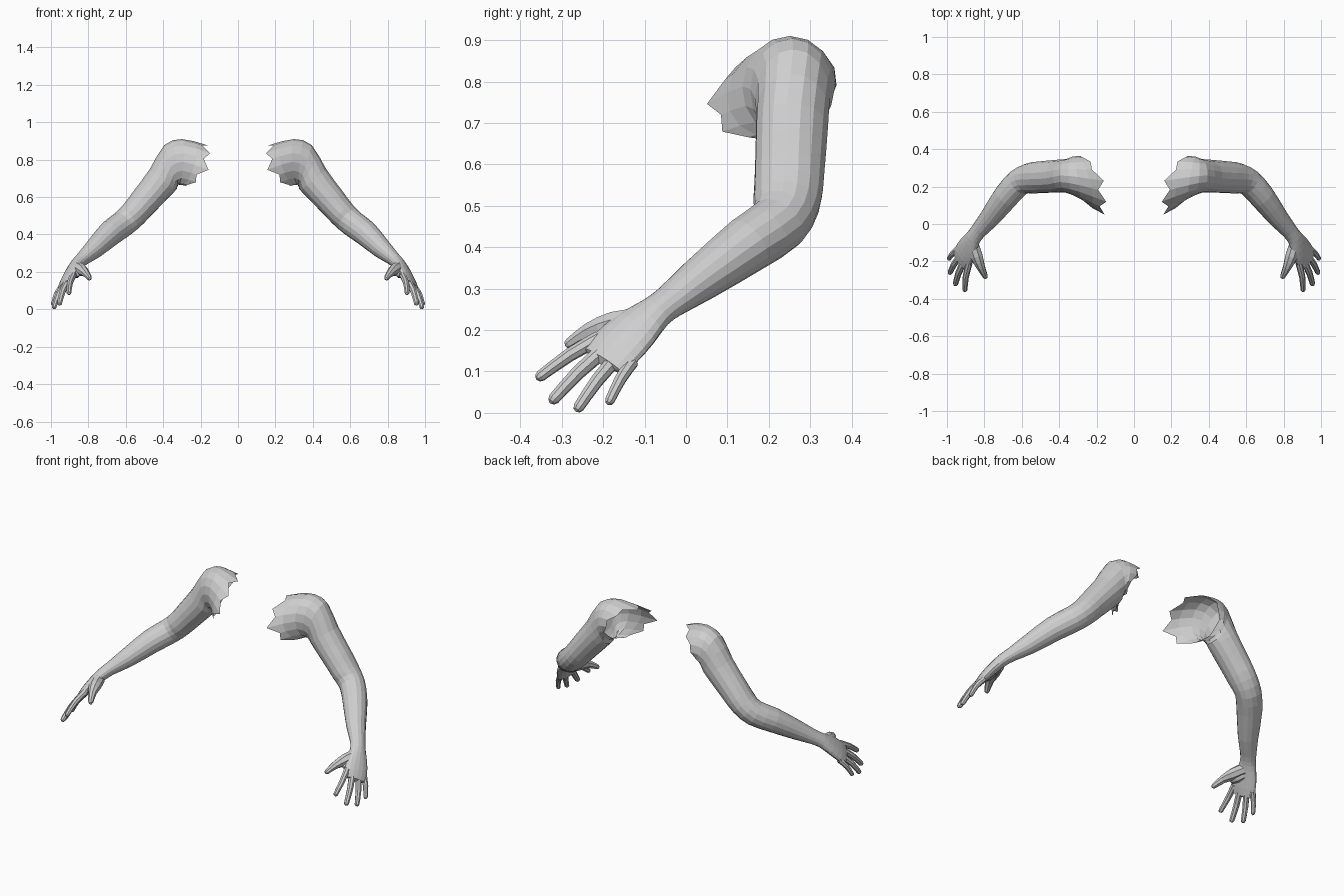
import bpy
import bmesh
from math import cos, sin, pi
from mathutils import Vector as V

cube = bpy.data.objects.get("Cube")
if cube:
    bpy.data.objects.remove(cube)

# One plain material
grey = bpy.data.materials.new("light_grey")
grey.use_nodes = True
grey.diffuse_color = (0.62, 0.62, 0.62, 1)
grey.node_tree.nodes["Principled BSDF"].inputs["Base Color"].default_value = grey.diffuse_color

# Direction across the hand, from the index finger to the little finger
ACROSS = V((0.5, 0.76, -0.42))


def sections(rows):
    """Rows of (centre, half width, half thickness) become (centre, A, B) frames."""
    result = []
    for i, (centre, wide, thick) in enumerate(rows):
        ahead = V(rows[min(i + 1, len(rows) - 1)][0])
        behind = V(rows[max(i - 1, 0)][0])
        t = (ahead - behind).normalized()
        a = (ACROSS - t * ACROSS.dot(t)).normalized()
        result.append((V(centre), a * wide, t.cross(a) * thick))
    return result


def refine(frames, steps):
    """Catmull-Rom interpolation between frames."""
    result = []
    for i in range(len(frames) - 1):
        four = [frames[min(max(i + k, 0), len(frames) - 1)] for k in (-1, 0, 1, 2)]
        for s in range(steps):
            u = s / steps
            result.append(tuple(
                (p1 * 2 + (p2 - p0) * u + (p0 * 2 - p1 * 5 + p2 * 4 - p3) * u**2
                 + (p1 * 3 - p0 - p2 * 3 + p3) * u**3) / 2
                for p0, p1, p2, p3 in zip(*four)))
    return result + [frames[-1]]


def loft(name, frames, sides, tip, torn=False):
    """Skin elliptical rings, close the far end and mirror to the other arm."""
    rings = [[c + a * cos(2 * pi * j / sides) + b * sin(2 * pi * j / sides)
              for j in range(sides)] for c, a, b in frames]
    if torn:  # ragged shoulder edge
        teeth = (0.5, -0.4, 0.25, -0.3)
        rings[0] = [p + (p - q) * teeth[j % 4]
                    for j, (p, q) in enumerate(zip(rings[0], rings[1]))]
    bm = bmesh.new()
    verts = [[bm.verts.new(p) for p in ring] for ring in rings]
    end = bm.verts.new(tip)
    for j in range(sides):
        k = (j + 1) % sides
        for low, high in zip(verts, verts[1:]):
            bm.faces.new((low[j], low[k], high[k], high[j]))
        bm.faces.new((verts[-1][j], verts[-1][k], end))
    mesh = bpy.data.meshes.new(name)
    bm.to_mesh(mesh)
    bm.free()
    mesh.materials.append(grey)
    obj = bpy.data.objects.new(name, mesh)
    bpy.context.collection.objects.link(obj)
    obj.modifiers.new("other_side", 'MIRROR')


def finger(name, points, radii):
    """Tapered digit with a rounded tip."""
    rows = [(p, r, r) for p, r in zip(points, radii)]
    last, r = V(points[-1]), radii[-1]
    way = (last - V(points[-2])).normalized()
    frames = refine(sections(rows), 2)
    c, a, b = frames[-1]
    frames.append((c + way * r * 0.65, a * 0.7, b * 0.7))
    loft(name, frames, 8, last + way * r)


# Shoulder rings, leaning towards the torso: centre, front-to-back, bottom-to-top
shoulder = [
    (V((0.237, 0.215, 0.773)), V((0.055, 0.148, 0.018)), V((-0.05, 0.02, 0.111))),
    (V((0.31, 0.248, 0.788)), V((0.02, 0.112, 0)), V((-0.01, 0.003, 0.122))),
    (V((0.36, 0.257, 0.762)), V((0, 0.091, 0)), V((0.034, 0.002, 0.116))),
]

# Upper arm, elbow, forearm, wrist and palm
limb = sections([
    ((0.405, 0.256, 0.69), 0.088, 0.09),
    ((0.50, 0.25, 0.578), 0.085, 0.08),
    ((0.56, 0.243, 0.508), 0.082, 0.074),
    ((0.615, 0.222, 0.457), 0.073, 0.071),
    ((0.685, 0.147, 0.405), 0.07, 0.068),
    ((0.77, 0.035, 0.323), 0.056, 0.053),
    ((0.83, -0.035, 0.271), 0.045, 0.038),
    ((0.86, -0.075, 0.242), 0.046, 0.034),
    ((0.886, -0.12, 0.204), 0.063, 0.031),
    ((0.913, -0.169, 0.157), 0.071, 0.026),
    ((0.929, -0.2, 0.125), 0.064, 0.018),
])
loft("arm", refine(shoulder + limb, 2), 16, (0.932, -0.207, 0.118), torn=True)

# Four fingers, slightly arched at the middle joint
arch = V((0.78, -0.18, 0.6)) * 0.008
for name, base, tip, size in (
    ("index_finger", (0.882, -0.21, 0.18), (0.904, -0.351, 0.089), 0.0185),
    ("middle_finger", (0.908, -0.198, 0.152), (0.954, -0.319, 0.034), 0.0195),
    ("ring_finger", (0.928, -0.168, 0.132), (0.983, -0.259, 0.014), 0.0185),
    ("little_finger", (0.94, -0.13, 0.123), (0.988, -0.184, 0.03), 0.0165),
):
    base, tip = V(base), V(tip)
    middle = base.lerp(tip, 0.5) + arch
    finger(name, (base, middle, tip), (size, size * 0.9, size * 0.75))

# Thumb with its fleshy base, and the web beside it
finger("thumb",
       ((0.866, -0.1, 0.222), (0.842, -0.172, 0.212), (0.818, -0.232, 0.197), (0.795, -0.28, 0.168)),
       (0.034, 0.035, 0.023, 0.0145))
finger("thumb_web",
       ((0.882, -0.12, 0.205), (0.866, -0.165, 0.195), (0.856, -0.198, 0.188)),
       (0.034, 0.03, 0.016))
